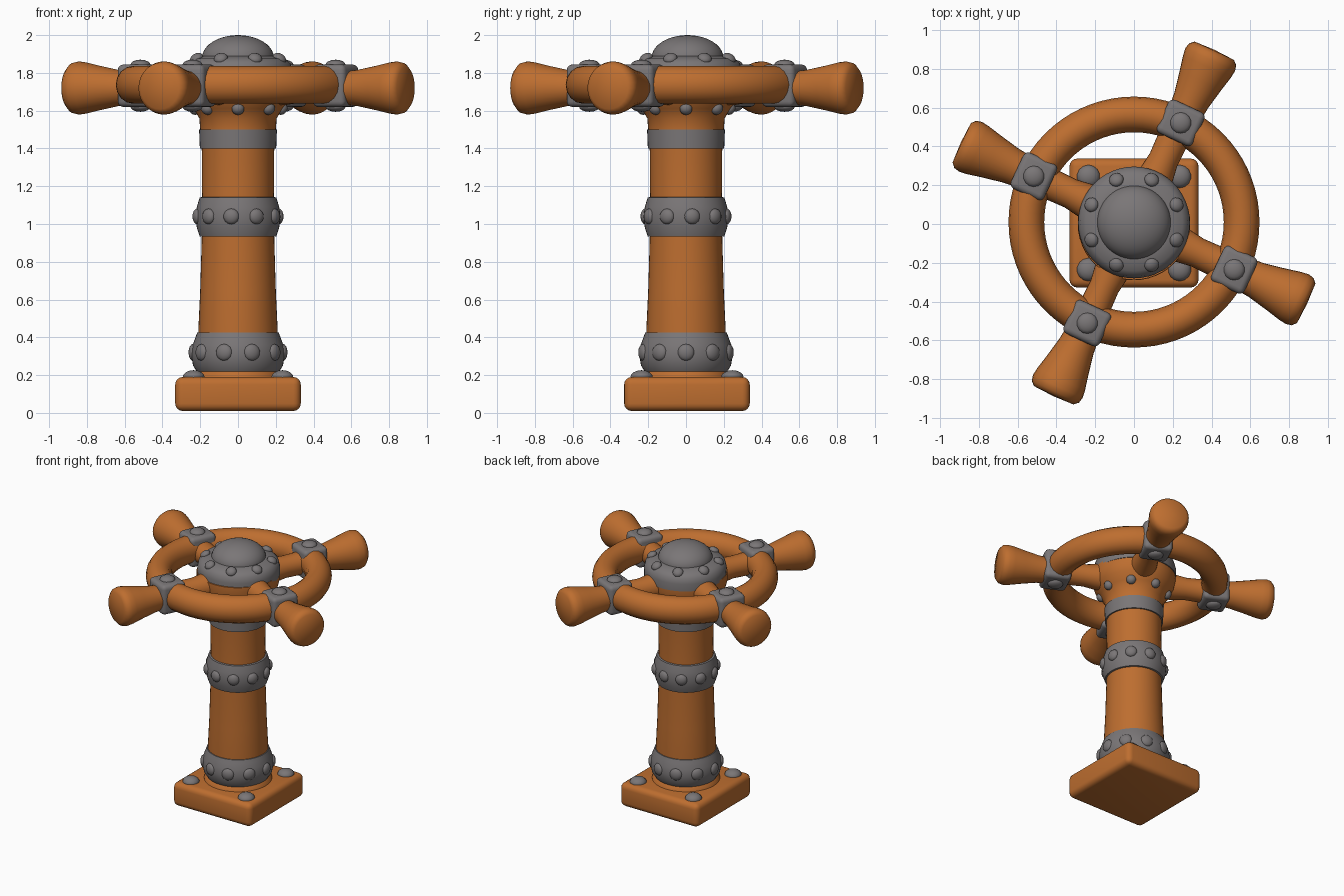
import bpy
import bmesh
from math import cos, sin, pi, radians
from mathutils import Matrix, Vector

if "Cube" in bpy.data.objects:
    bpy.data.objects.remove(bpy.data.objects["Cube"])


def material(name, rgb):
    m = bpy.data.materials.new(name)
    m.use_nodes = True
    m.diffuse_color = (*rgb, 1)
    m.node_tree.nodes["Principled BSDF"].inputs["Base Color"].default_value = (*rgb, 1)
    return m


WOOD = material("orange wood", (0.51, 0.155, 0.029))
METAL = material("grey metal", (0.195, 0.182, 0.185))


def finish(name, bm, mat, angle=45):
    bmesh.ops.recalc_face_normals(bm, faces=bm.faces)
    mesh = bpy.data.meshes.new(name)
    bm.to_mesh(mesh)
    bm.free()
    mesh.materials.append(mat)
    ob = bpy.data.objects.new(name, mesh)
    bpy.context.collection.objects.link(ob)
    bpy.ops.object.select_all(action="DESELECT")
    ob.select_set(True)
    bpy.context.view_layer.objects.active = ob
    bpy.ops.object.shade_smooth_by_angle(angle=radians(angle))
    return ob


def lathe(name, profile, mat, matrix=Matrix(), closed=False, steps=48):
    """Spin (radius, height) points around the z axis, then place the result."""
    bm = bmesh.new()
    verts = [bm.verts.new((r, 0, z)) for r, z in profile]
    ends = verts + verts[:1] if closed else verts
    edges = [bm.edges.new(pair) for pair in zip(ends, ends[1:])]
    bmesh.ops.spin(bm, geom=verts + edges, cent=(0, 0, 0), axis=(0, 0, 1),
                   angle=2 * pi, steps=steps, use_merge=True)
    bmesh.ops.remove_doubles(bm, verts=bm.verts, dist=0.0005)
    bmesh.ops.transform(bm, matrix=matrix, verts=bm.verts)
    return finish(name, bm, mat)


def rounded_box(name, size, bevel, mat, matrix):
    bm = bmesh.new()
    bmesh.ops.create_cube(bm, size=1)
    bmesh.ops.scale(bm, vec=size, verts=bm.verts)
    bmesh.ops.bevel(bm, geom=bm.edges[:], offset=bevel, segments=4,
                    profile=0.5, affect="EDGES")
    bmesh.ops.transform(bm, matrix=matrix, verts=bm.verts)
    return finish(name, bm, mat)


def rivets(name, spots, radius, height):
    """Flattened domes, each given as (position, outward direction)."""
    bm = bmesh.new()
    for pos, out in spots:
        turn = Vector(out).to_track_quat("Z", "Y").to_matrix().to_4x4()
        place = Matrix.Translation(pos) @ turn @ Matrix.Diagonal((radius, radius, height, 1))
        bmesh.ops.create_uvsphere(bm, u_segments=14, v_segments=8, radius=1, matrix=place)
    return finish(name, bm, METAL, 60)


def circle_spots(count, radius, z, rise=0.0, y=0.0, phase=0.0):
    angles = [2 * pi * i / count + phase for i in range(count)]
    return [((radius * cos(a), y + radius * sin(a), z), (cos(a), sin(a), rise)) for a in angles]


# Base block with corner rivets
rounded_box("base_block", (0.665, 0.665, 0.18), 0.04, WOOD, Matrix.Translation((0, 0.005, 0.1)))
rivets("base_rivets", [((x, y, 0.188), (0, 0, 1)) for x in (-0.235, 0.235) for y in (-0.235, 0.245)],
       0.06, 0.038)

# Column with a flared foot and flared head
lathe("column", [(0, 0.15), (0.24, 0.15), (0.235, 0.2), (0.205, 0.23), (0.21, 0.44), (0.2, 0.65),
                 (0.192, 0.92), (0.19, 1.15), (0.192, 1.4), (0.2, 1.5), (0.205, 1.56),
                 (0.235, 1.61), (0.275, 1.66), (0.29, 1.72), (0.288, 1.78), (0, 1.8)], WOOD)

# Metal bands around the column
lathe("lower_band", [(0.19, 0.21), (0.215, 0.215), (0.238, 0.25), (0.248, 0.31), (0.24, 0.36),
                     (0.225, 0.4), (0.216, 0.425), (0.19, 0.425)], METAL)
lathe("middle_band", [(0.18, 0.93), (0.203, 0.935), (0.218, 0.98), (0.225, 1.04),
                      (0.218, 1.09), (0.203, 1.14), (0.18, 1.145)], METAL)
lathe("neck_band", [(0.18, 1.4), (0.202, 1.4), (0.206, 1.5), (0.18, 1.5)], METAL)
rivets("lower_band_rivets", circle_spots(10, 0.238, 0.32), 0.045, 0.024)
rivets("middle_band_rivets", circle_spots(10, 0.218, 1.04, phase=0.15), 0.042, 0.025)
rivets("neck_rivets", circle_spots(8, 0.232, 1.61, -0.6, phase=pi / 2), 0.034, 0.028)

# Hub cap, its rim rivets and the dome on top
hub = Matrix.Translation((0, 0.008, 0))
lathe("hub_cap", [(0.24, 1.75), (0.288, 1.755), (0.288, 1.81), (0.278, 1.85), (0.25, 1.875),
                  (0.19, 1.89), (0, 1.895)], METAL, hub)
dome = [(0.19 * cos(a), 1.88 + 0.12 * sin(a)) for a in [pi / 2 * i / 10 for i in range(11)]]
lathe("hub_dome", dome, METAL, hub)
rivets("hub_rivets", circle_spots(8, 0.238, 1.877, 1.6, 0.008, pi / 8), 0.038, 0.025)

# Wheel rim
WHEEL = Matrix.Translation((0, 0.01, 1.737))
ring = [(0.555 + 0.092 * cos(a), 0.1 * sin(a)) for a in [2 * pi * i / 16 for i in range(16)]]
lathe("wheel_rim", ring, WOOD, WHEEL, closed=True, steps=72)

# Four spokes, each ending in a flared handle and clasped to the rim
for i in range(4):
    around = Matrix.Translation((0, 0.005, 1.72)) @ Matrix.Rotation(radians(65 + 90 * i), 4, "Z")
    outward = around @ Matrix.Rotation(pi / 2, 4, "Y")
    lathe(f"spoke_{i + 1}", [(0, 0.1), (0.095, 0.1), (0.09, 0.28), (0.078, 0.36), (0.082, 0.5),
                             (0.088, 0.62), (0.096, 0.7), (0.118, 0.81), (0.136, 0.89),
                             (0.141, 0.93), (0.134, 0.96), (0.112, 0.98), (0, 0.985)],
          WOOD, outward, steps=28)
    centre = around @ Matrix.Translation((0.57, 0, 0.012))
    rounded_box(f"clasp_{i + 1}", (0.19, 0.205, 0.225), 0.03, METAL, centre)
    spin = centre.to_3x3()
    spots = [(centre @ Vector((0, 0, s * 0.11)), (0, 0, s)) for s in (-1, 1)]
    spots += [(centre @ Vector((0, s * 0.1, 0)), spin @ Vector((0, s, 0))) for s in (-1, 1)]
    rivets(f"clasp_rivets_{i + 1}", spots, 0.055, 0.028)
